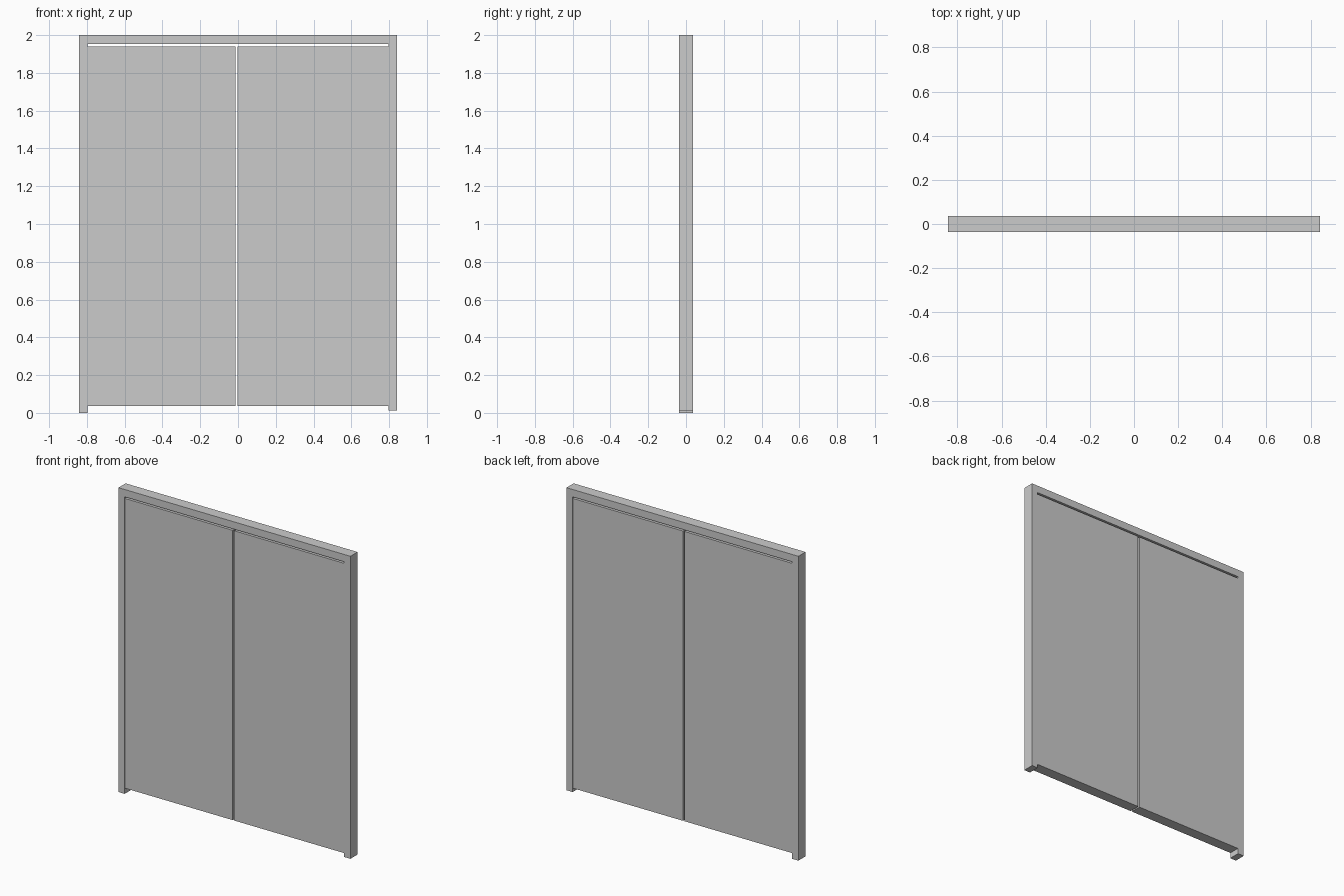
import bpy

if "Cube" in bpy.data.objects:
    bpy.data.objects.remove(bpy.data.objects["Cube"])


def box(name, x, y, z):
    """Axis-aligned box from (min, max) pairs."""
    bpy.ops.mesh.primitive_cube_add(size=1, location=[sum(p) / 2 for p in (x, y, z)])
    ob = bpy.context.object
    ob.name = name
    ob.scale = [p[1] - p[0] for p in (x, y, z)]
    bpy.ops.object.transform_apply(location=False, rotation=False, scale=True)
    return ob


W, INNER, H = 0.843, 0.798, 2.0
FRAME_Y = (-0.037, 0.037)
PANEL_Y = (-0.036, 0.036)

# Frame: two jambs (the right one stops slightly short) and a head rail
box("left_jamb", (-W, -INNER), FRAME_Y, (0.0, H))
box("right_jamb", (INNER, W), FRAME_Y, (0.012, H))
box("head_rail", (-INNER, INNER), FRAME_Y, (1.952, H))

# Door leaves with a narrow gap between them and below the head rail
for name, x in (("left_door", (-INNER, -0.013)), ("right_door", (-0.003, INNER))):
    box(name, x, PANEL_Y, (0.037, 1.941))
